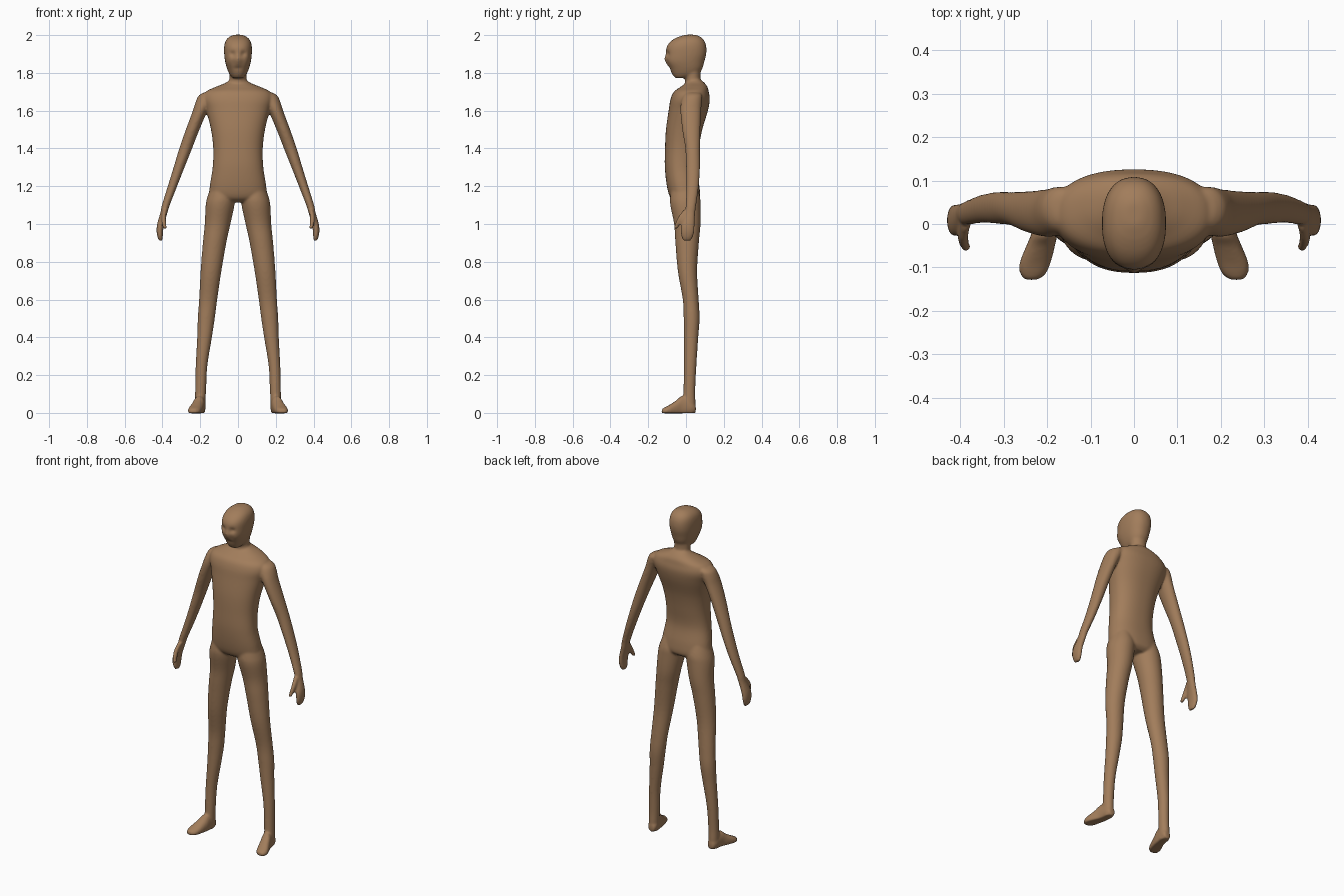
import bpy, bmesh, math

skin = bpy.data.materials.new("tan brown skin")
skin.diffuse_color = (0.36, 0.205, 0.105, 1)
bm = bmesh.new()


def spline(a, b, c, d, t):
    """Catmull-Rom blend between rings b and c."""
    return [0.5 * (2 * q + (r - p) * t + (2 * p - 5 * q + 4 * r - s) * t * t
                   + (3 * q - p - 3 * r + s) * t ** 3) for p, q, r, s in zip(a, b, c, d)]


def loft(rings, side=1, along="z", power=2.0, seg=40, sub=5, shape=None):
    """Closed tube through rings of (position, centre a, centre b, radius a, radius b)."""
    n = len(rings)
    smooth = []
    for i in range(n - 1):
        a, b, c, d = rings[max(i - 1, 0)], rings[i], rings[i + 1], rings[min(i + 2, n - 1)]
        smooth += [spline(a, b, c, d, k / sub) for k in range(sub)]
    smooth.append(rings[-1])
    loops = []
    for t, ca, cb, ra, rb in smooth:
        loop = []
        for k in range(seg):
            ang = 2 * math.pi * k / seg
            c, s = math.cos(ang), math.sin(ang)
            u = ca + ra * math.copysign(abs(c) ** (2 / power), c)
            v = cb + rb * math.copysign(abs(s) ** (2 / power), s)
            x, y, z = (u, v, t) if along == "z" else (u, t, max(v, -0.002))
            if shape:
                y = shape(x, y, z)
            loop.append(bm.verts.new((side * x, y, z)))
        loops.append(loop)
    for p, q in zip(loops, loops[1:]):
        for k in range(seg):
            j = (k + 1) % seg
            bm.faces.new((p[k], p[j], q[j], q[k]))
    bm.faces.new(loops[0])
    bm.faces.new(loops[-1])


def face_relief(x, y, z):
    """Eye sockets, nose ridge and mouth pressed into the front of the head."""
    if y > -0.03:
        return y
    bump = lambda cx, cz, wx, wz: math.exp(-((abs(x) - cx) / wx) ** 2 - ((z - cz) / wz) ** 2)
    return (y + 0.014 * bump(0.028, 1.9, 0.014, 0.014) - 0.006 * bump(0, 1.875, 0.009, 0.022)
            + 0.006 * bump(0.025, 1.855, 0.012, 0.02) + 0.005 * bump(0, 1.825, 0.02, 0.006))


# torso
loft([(1.115, 0, 0, .09, .05), (1.14, 0, -.005, .148, .078), (1.2, 0, -.015, .149, .086),
      (1.3, 0, -.028, .134, .084), (1.4, 0, -.022, .131, .089), (1.5, 0, -.01, .143, .096),
      (1.6, 0, .012, .168, .104), (1.66, 0, .022, .185, .104), (1.7, 0, .028, .17, .092),
      (1.725, 0, .042, .12, .072), (1.745, 0, .048, .07, .052), (1.76, 0, .045, .048, .038)],
     power=2.3, seg=64)
# neck
loft([(1.68, 0, .04, .055, .05), (1.75, 0, .037, .047, .042), (1.78, 0, .035, .046, .041),
      (1.84, 0, .03, .05, .05)])
# head
loft([(1.772, 0, -.03, .026, .025), (1.79, 0, -.005, .043, .066), (1.82, 0, 0, .057, .085),
      (1.86, 0, -.005, .068, .102), (1.9, 0, 0, .073, .107), (1.94, 0, .003, .073, .104),
      (1.97, 0, .01, .065, .087), (1.99, 0, .018, .047, .06), (2.002, 0, .024, .02, .027)],
     power=2.3, seg=72, sub=8, shape=face_relief)

for side in (1, -1):
    # arm and hand
    loft([(1.695, .15, .035, .035, .04), (1.68, .165, .035, .043, .05), (1.65, .178, .03, .045, .055),
          (1.6, .2, .025, .039, .055), (1.5, .24, .028, .036, .048), (1.4, .277, .035, .034, .039),
          (1.3, .312, .037, .029, .037), (1.2, .347, .035, .025, .033), (1.1, .382, .026, .021, .028),
          (1.06, .392, .022, .019, .027), (1.0, .409, .01, .019, .036), (.96, .414, .008, .017, .036),
          (.93, .412, .006, .014, .03), (.912, .41, .005, .009, .02)], side)
    # thumb
    loft([(1.075, .388, .005, .013, .018), (1.035, .394, -.025, .013, .018),
          (1.0, .391, -.044, .012, .014), (.975, .386, -.055, .01, .011)], side, seg=20)
    # leg
    loft([(1.22, .085, -.01, .05, .06), (1.15, .088, -.005, .072, .078), (1.1, .095, -.003, .076, .08),
          (1.0, .108, .007, .068, .07), (.9, .124, .006, .062, .062), (.75, .143, .008, .055, .051),
          (.6, .158, .025, .048, .042), (.5, .168, .03, .045, .042), (.4, .177, .027, .039, .038),
          (.25, .193, .022, .031, .033), (.12, .198, .018, .029, .031), (.05, .2, .017, .028, .033),
          (.0, .2, .015, .026, .03)], side)
    # foot
    loft([(.052, .198, .02, .018, .02), (.03, .2, .03, .028, .035), (-.02, .206, .035, .03, .055),
          (-.05, .215, .025, .033, .042), (-.09, .228, .015, .036, .026), (-.115, .233, .01, .03, .018),
          (-.129, .236, .008, .015, .011)], side, along="y", power=2.3)

# merge every part into one continuous smooth skin
bmesh.ops.recalc_face_normals(bm, faces=bm.faces)
mesh = bpy.data.meshes.new("body")
bm.to_mesh(mesh)
bm.free()
mesh.materials.append(skin)
body = bpy.data.objects.new("body", mesh)
bpy.context.collection.objects.link(body)
remesh = body.modifiers.new("fuse parts", 'REMESH')
remesh.mode = 'VOXEL'
remesh.voxel_size = 0.006
remesh.use_smooth_shade = True
relax = body.modifiers.new("soften joints", 'SMOOTH')
relax.factor = 0.5
relax.iterations = 8
